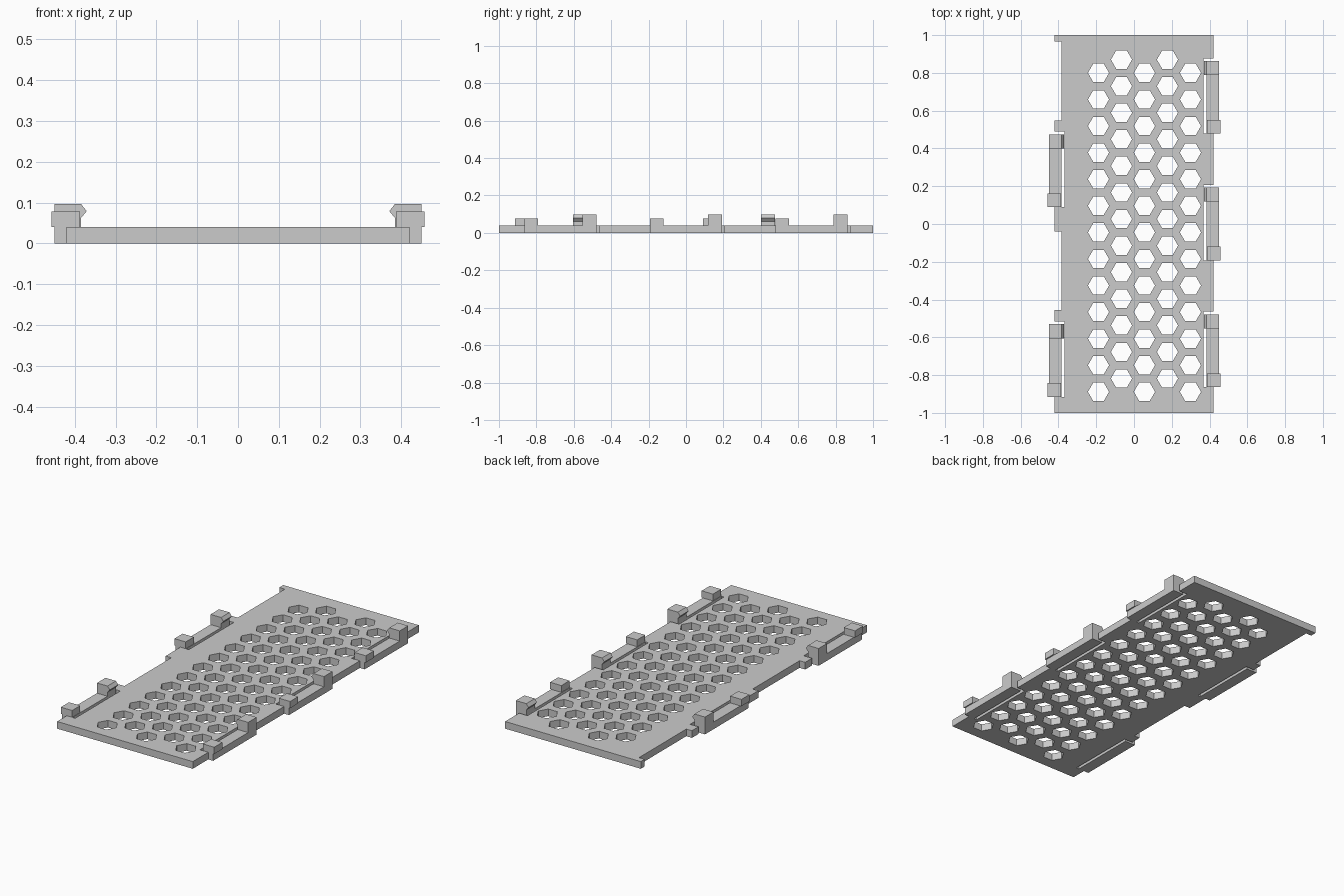
import bpy
import bmesh
import math

cube = bpy.data.objects.get("Cube")
if cube:
    bpy.data.objects.remove(cube, do_unlink=True)

THICK = 0.04
EDGE = 0.42          # half width of the panel
SLOT = 0.368         # inner wall of the slot beside each clip arm
ARM_IN, ARM_OUT = 0.385, 0.45

# One colour for everything
grey = bpy.data.materials.new("light grey plastic")
grey.use_nodes = True
grey.diffuse_color = (0.6, 0.6, 0.6, 1)
grey.node_tree.nodes["Principled BSDF"].inputs["Base Color"].default_value = (0.6, 0.6, 0.6, 1)


def add_object(name, bm):
    bmesh.ops.recalc_face_normals(bm, faces=bm.faces)
    mesh = bpy.data.meshes.new(name)
    bm.to_mesh(mesh)
    bm.free()
    mesh.materials.clear()
    mesh.materials.append(grey)
    obj = bpy.data.objects.new(name, mesh)
    bpy.context.collection.objects.link(obj)
    return obj


def prism(name, profile, y0, y1):
    """Extrude an (x, z) profile along y."""
    bm = bmesh.new()
    face = bm.faces.new([bm.verts.new((x, y0, z)) for x, z in profile])
    ext = bmesh.ops.extrude_face_region(bm, geom=[face])
    moved = [v for v in ext["geom"] if isinstance(v, bmesh.types.BMVert)]
    bmesh.ops.translate(bm, verts=moved, vec=(0, y1 - y0, 0))
    return add_object(name, bm)


def box(name, side, x0, x1, y0, y1, z0, z1):
    return prism(name, [(side * x, z) for x, z in ((x0, z0), (x1, z0), (x1, z1), (x0, z1))], y0, y1)


# Clips: side and the y of the hooked free end
CLIP_LEN = 0.385
CLIPS = [(1, 0.863), (1, 0.193), (1, -0.478), (-1, 0.475), (-1, -0.53)]
# Shallow edge recesses on the right side: low y, high y
RECESSES = [(0.547, 0.965), (-0.455, -0.04)]


def edge_path(side):
    """Notched long edge of the panel, from back to front."""
    notches = [(y - CLIP_LEN, y + 0.014, SLOT) for s, y in CLIPS if s == side]
    if side < 0:
        notches += [(lo, hi, ARM_IN) for lo, hi in RECESSES]
    path = [(side * EDGE, 1)]
    for lo, hi, x in sorted(notches, reverse=True):
        path += [(side * EDGE, hi), (side * x, hi), (side * x, lo), (side * EDGE, lo)]
    return path + [(side * EDGE, -1)]


def add_loop(curve, points):
    spline = curve.splines.new("POLY")
    spline.points.add(len(points) - 1)
    for p, (x, y) in zip(spline.points, points):
        p.co = (x, y, 0, 1)
    spline.use_cyclic_u = True


# Perforated panel: outline plus honeycomb holes, filled and extruded
curve = bpy.data.curves.new("panel_outline", "CURVE")
curve.dimensions = "2D"
curve.fill_mode = "BOTH"
curve.extrude = THICK / 2
add_loop(curve, edge_path(1) + edge_path(-1)[::-1])
PITCH = 0.1407
for col in range(5):
    top = 0.8 + (PITCH / 2 if col % 2 else 0)
    for row in range(13):
        cx, cy = -0.188 + 0.1217 * col, top - PITCH * row
        add_loop(curve, [(cx + 0.056 * math.cos(k * math.pi / 3),
                          cy + 0.056 * math.sin(k * math.pi / 3)) for k in range(6)])
helper = bpy.data.objects.new("panel_outline", curve)
bpy.context.collection.objects.link(helper)
flat = bpy.data.meshes.new_from_object(helper)
bm = bmesh.new()
bm.from_mesh(flat)
bpy.data.objects.remove(helper, do_unlink=True)
bpy.data.curves.remove(curve)
bpy.data.meshes.remove(flat)
bmesh.ops.remove_doubles(bm, verts=bm.verts, dist=0.0001)
bmesh.ops.translate(bm, verts=bm.verts, vec=(0, 0, THICK / 2))
for f in bm.faces:
    f.smooth = False
add_object("perforated_panel", bm)

# Clips: spring arm, pointed hook at the free end, grip block at the root
HOOK = [(ARM_OUT, THICK), (ARM_IN, THICK), (ARM_IN, 0.062),
        (0.371, 0.079), (ARM_IN, 0.097), (ARM_OUT, 0.097)]
for i, (side, y) in enumerate(CLIPS, 1):
    root = y - CLIP_LEN
    box(f"clip_arm_{i}", side, ARM_IN, ARM_OUT, root, y, 0, THICK)
    prism(f"clip_hook_{i}", [(side * x, z) for x, z in HOOK], y - 0.075, y)
    box(f"clip_grip_{i}", side, 0.387, 0.457, root, root + 0.072, THICK, 0.078)
